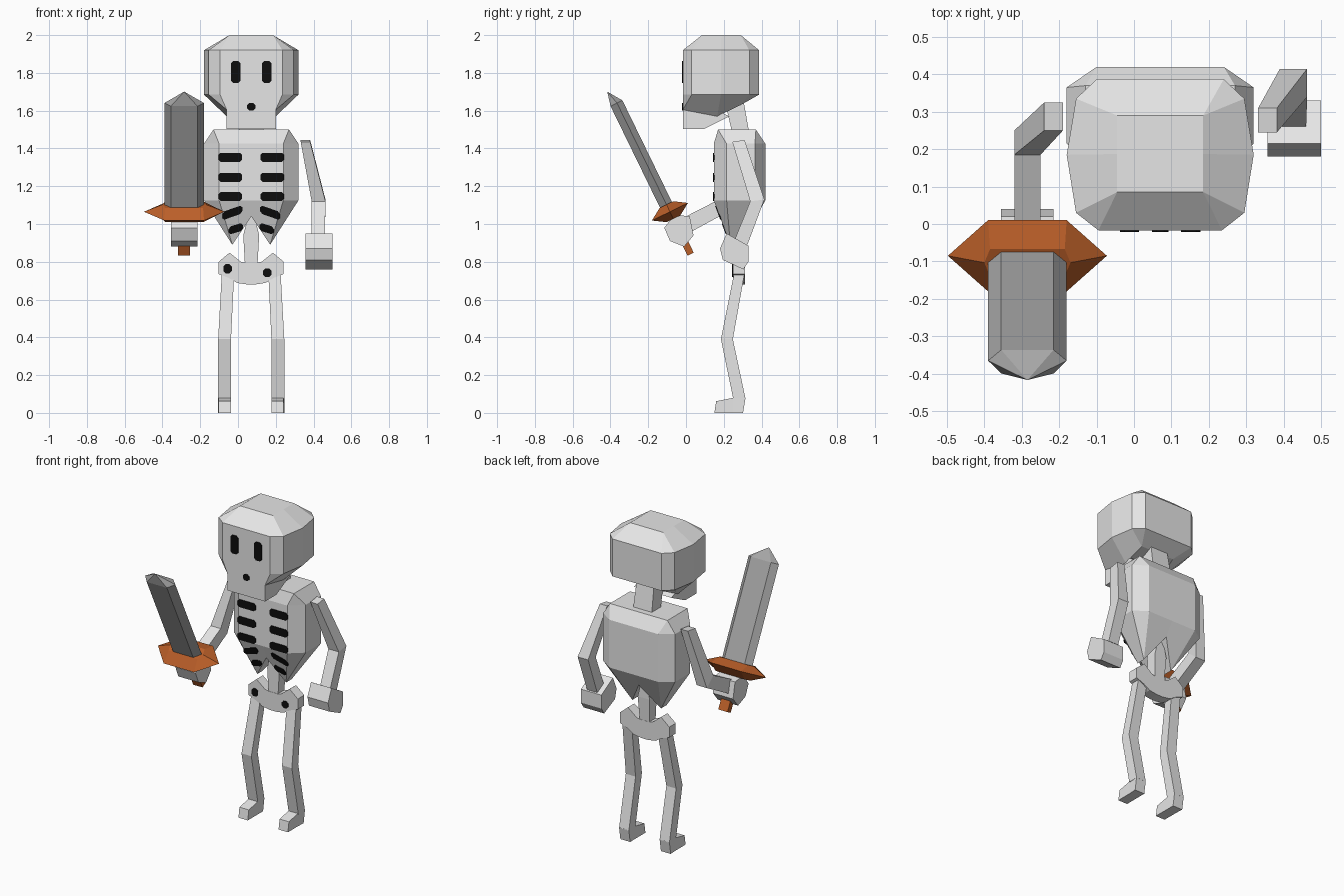
import bpy, bmesh, math
from mathutils import Vector

if "Cube" in bpy.data.objects:
    bpy.data.objects.remove(bpy.data.objects["Cube"])

CX = 0.07   # body symmetry plane


def material(name, rgb):
    m = bpy.data.materials.new(name)
    m.diffuse_color = (*rgb, 1)
    m.use_nodes = True
    m.node_tree.nodes["Principled BSDF"].inputs["Base Color"].default_value = m.diffuse_color
    return m


BONE = material("bone", (0.79, 0.79, 0.79))
BLACK = material("black", (0.004, 0.004, 0.004))
STEEL = material("steel", (0.38, 0.38, 0.38))
WOOD = material("orange_brown", (0.5, 0.115, 0.022))


def loft(name, rings, mat, split_caps=False):
    """Skin a list of equal-length point rings; caps may be split down the middle."""
    bm = bmesh.new()
    vs = [[bm.verts.new(p) for p in r] for r in rings]
    n = len(rings[0])
    for a, b in zip(vs, vs[1:]):
        for i in range(n):
            j = (i + 1) % n
            bm.faces.new((a[i], a[j], b[j], b[i]))
    for cap in (vs[0], vs[-1]):
        if split_caps:
            h = n // 2
            bm.faces.new(cap[:h + 1])
            bm.faces.new(cap[h:] + cap[:1])
        else:
            bm.faces.new(cap)
    bmesh.ops.remove_doubles(bm, verts=bm.verts, dist=0.0005)
    bmesh.ops.recalc_face_normals(bm, faces=bm.faces)
    me = bpy.data.meshes.new(name)
    bm.to_mesh(me)
    bm.free()
    me.materials.append(mat)
    ob = bpy.data.objects.new(name, me)
    bpy.context.collection.objects.link(ob)
    return ob


def body_loft(name, half_rings, mat=BONE):
    """Half rings run from front centre to back centre and are mirrored."""
    rings = []
    for h in half_rings:
        rings.append([(CX + x, y, z) for x, y, z in h] +
                     [(CX - x, y, z) for x, y, z in h[-2:0:-1]])
    return loft(name, rings, mat, True)


def at(z, pts):
    return [(x, y, z) for x, y in pts]


def limb(name, sections, mat=BONE):
    """Sections: x range plus front and back (y, z) points."""
    return loft(name, [[(x0, *a), (x1, *a), (x1, *b), (x0, *b)]
                       for x0, x1, a, b in sections], mat)


def side_prism(name, x0, x1, yz, mat=BONE):
    return loft(name, [[(x, y, z) for y, z in yz] for x in (x0, x1)], mat)


def plate(name, xz, depth):
    """Thin black plate lying on a front surface y = depth(z)."""
    return loft(name, [[(x, depth(z) + d, z) for x, z in xz] for d in (-0.004, 0.003)], BLACK)


def oval(cx, cz, hx, hz, tilt=0.0, c=0.012):
    """Rectangle with cut corners, optionally sloped."""
    pts = [(-hx + c, -hz), (hx - c, -hz), (hx, -hz + c), (hx, hz - c),
           (hx - c, hz), (-hx + c, hz), (-hx, hz - c), (-hx, -hz + c)]
    return [(cx + x, cz + z + x * tilt) for x, z in pts]


# Skull
skull = [(0, -.017), (.165, -.017), (.225, .03), (.25, .185), (.225, .335), (.17, .387), (0, .387)]
crown = [(0, .085), (.115, .085), (.115, .085), (.115, .187), (.115, .29), (.115, .29), (0, .29)]
under = [(0, -.017, 1.605), (.13, -.017, 1.605), (.13, -.017, 1.605), (.13, .165, 1.57),
         (.115, .29, 1.63), (.115, .29, 1.63), (0, .29, 1.63)]
body_loft("skull", [at(2.0, crown), at(1.92, skull), at(1.685, skull), under])
side_prism("jaw", CX - .13, CX + .13,
           [(-.017, 1.61), (-.017, 1.503), (.095, 1.503), (.23, 1.57), (.165, 1.6)])
face = lambda z: -.017
for s in (-1, 1):
    plate("eye", oval(CX + s * .082, 1.805, .026, .058), face)
plate("nose", oval(CX, 1.62, .022, .02), face)

# Neck
limb("neck", [(.01, .13, (.215, 1.61), (.305, 1.65)), (.005, .135, (.245, 1.48), (.335, 1.48))])

# Rib cage with two points at the bottom
chest = [(0, .147), (.17, .147), (.25, .215), (.25, .365), (.17, .42), (0, .42)]
shoulder = [(0, .17), (.2, .17), (.2, .17), (.2, .37), (.2, .37), (0, .37)]
points = [(0, .18, 1.04), (.1, .235, .89), (.1, .235, .89), (.1, .29, .89), (.1, .29, .89), (0, .37, 1.04)]
body_loft("rib_cage", [at(1.5, shoulder), at(1.425, chest), at(1.125, chest), points])
front = lambda z: .147 + max(0, 1.125 - z) * .088 / .235
for s in (-1, 1):
    for cx, z, hx, hz, tilt in [(.111, 1.353, .063, .024, 0), (.111, 1.247, .063, .024, 0),
                                (.111, 1.146, .063, .023, 0), (.1, 1.06, .053, .022, -.35),
                                (.082, .975, .038, .021, -.3)]:
        plate("rib_gap", oval(CX + s * cx, z, hx, hz, s * tilt), front)

# Spine and pelvis
limb("spine", [(CX - .012, CX + .012, (.25, 1.06), (.32, 1.06)),
               (CX - .042, CX + .042, (.25, .94), (.32, .94)),
               (CX - .033, CX + .033, (.25, .78), (.31, .78))])
half = [(.03, .795), (.055, .8), (.115, .848), (.172, .8), (.172, .735), (.12, .715), (.075, .688), (.02, .68)]
outline = [(CX + x, z) for x, z in half] + [(CX - x, z) for x, z in reversed(half)]
loft("pelvis", [[(x, y, z) for x, z in outline] for y in (.248, .312)], BONE)
plate("hip_hole", oval(-.055, .763, .022, .024), lambda z: .248)
plate("hip_hole", oval(.155, .742, .022, .022), lambda z: .248)

# Legs and feet, mirrored across the body
for s in (-1, 1):
    X = lambda a, b: (CX + s * a, CX + s * b)
    limb("leg", [(*X(.09, .155), (.257, .75), (.312, .75)),
                 (*X(.107, .175), (.185, .39), (.248, .39)),
                 (*X(.107, .175), (.25, .075), (.315, .075))])
    limb("foot", [(*X(.107, .172), (.16, .062), (.15, 0)),
                  (*X(.107, .172), (.25, .08), (.25, 0)),
                  (*X(.107, .175), (.315, .078), (.302, 0))])

# Arms and hands
limb("left_arm", [(.332, .382, (.245, 1.435), (.31, 1.445)), (.39, .463, (.34, 1.12), (.415, 1.13)),
                  (.39, .46, (.255, .91), (.325, .89))])
side_prism("left_hand", .357, .5, [(.215, .95), (.33, .885), (.33, .80), (.303, .76), (.195, .81), (.18, .87)])
limb("right_arm", [(-.24, -.19, (.25, 1.435), (.325, 1.445)), (-.32, -.25, (.185, 1.135), (.25, 1.08)),
                   (-.32, -.25, (0, 1.04), (.02, .955))])
side_prism("right_hand", -.355, -.215,
           [(-.06, 1.05), (.02, 1.04), (.04, .94), (-.01, .88), (-.085, .91), (-.115, .98)])

# Sword: u runs up the blade, v faces the front
ORIGIN = Vector((-.285, -.085, 1.065))
U, V = Vector((0, -.438, .899)), Vector((0, -.899, -.438))


def sword_ring(pts, u):
    return [ORIGIN + Vector((x, 0, 0)) + V * v + U * u for x, v in pts]


blade = [(-.07, .038), (.07, .038), (.105, 0), (.07, -.032), (-.07, -.032), (-.105, 0)]
loft("sword_blade", [sword_ring(blade, 0), sword_ring(blade, .64), sword_ring([(0, .02)] * 6, .717)], STEEL)
guard = [(-.105, .106), (.105, .106), (.2125, 0), (.105, -.106), (-.105, -.106), (-.2125, 0)]
inner = [(-.1, .04), (.1, .04), (.115, 0), (.1, -.04), (-.1, -.04), (-.115, 0)]
loft("sword_guard", [sword_ring(inner, -.042), sword_ring(guard, 0), sword_ring(inner, .042)], WOOD)
grip = [(-.032, .018), (.032, .018), (.032, -.018), (-.032, -.018)]
loft("sword_grip", [sword_ring(grip, -.25), sword_ring(grip, 0)], WOOD)
